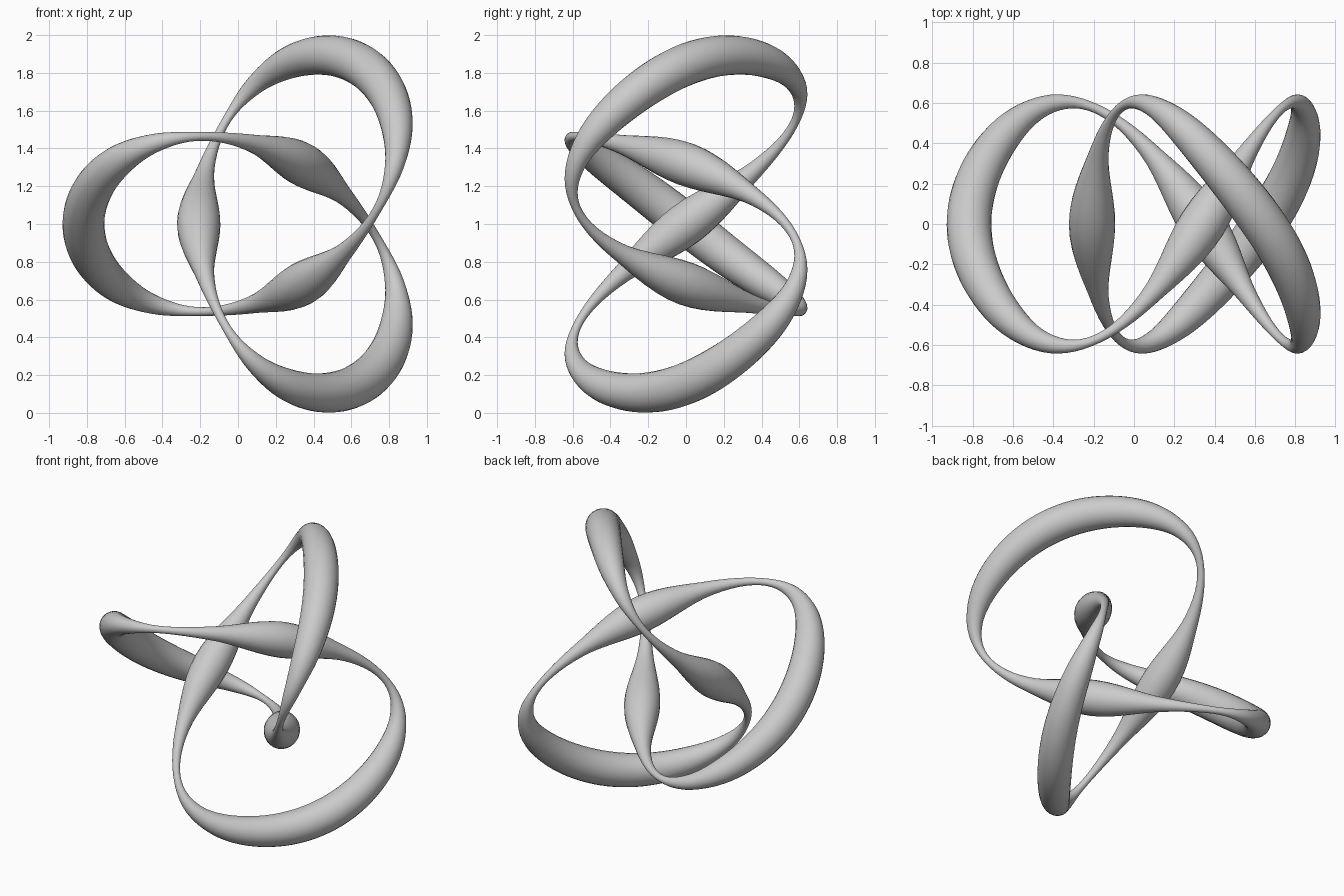
import bpy
from math import sin, cos, pi

if "Cube" in bpy.data.objects:
    bpy.data.objects.remove(bpy.data.objects["Cube"])

# Trefoil path: three outer lobes and three inner passes
A, B = 0.305, 0.67                # inner loop, main loop
C, SKEW = 0.587, 0.13             # depth, and how far its peaks lean inward
CX, CZ = 0.157, 1.0
STEPS = 240

# Tube radius from lobe tip (first) to inner pass (last), mirrored and repeated
half = [0.111, 0.105, 0.086, 0.050, 0.023, 0.047, 0.115]
radii = half + half[-2:0:-1]


def tube_radius(t):
    """Smooth periodic interpolation of the radius samples."""
    n = len(radii)
    u = (3 * t / (2 * pi) * n) % n
    i = int(u)
    f = u - i
    p0, p1, p2, p3 = (radii[(i + k) % n] for k in (-1, 0, 1, 2))
    return p1 + 0.5 * f * (p2 - p0 + f * (2 * p0 - 5 * p1 + 4 * p2 - p3
                                          + f * (3 * (p1 - p2) + p3 - p0)))


def knot_point(t):
    return (CX - B * cos(2 * t) - A * cos(t),
            C * (sin(3 * t) - SKEW * sin(6 * t)),
            CZ - B * sin(2 * t) + A * sin(t))


# Knot tube as a closed curve with a round, swelling bevel
curve = bpy.data.curves.new("knot_tube", 'CURVE')
curve.dimensions = '3D'
curve.bevel_depth = 1.0
curve.bevel_resolution = 10
spline = curve.splines.new('POLY')
spline.points.add(STEPS - 1)
spline.use_cyclic_u = True
spline.use_smooth = True
for i, p in enumerate(spline.points):
    t = 2 * pi * i / STEPS
    p.co = (*knot_point(t), 1)
    p.radius = tube_radius(t)

knot = bpy.data.objects.new("knot_tube", curve)
bpy.context.collection.objects.link(knot)
bpy.context.view_layer.objects.active = knot
knot.select_set(True)
bpy.ops.object.convert(target='MESH')
bpy.ops.object.shade_smooth()
